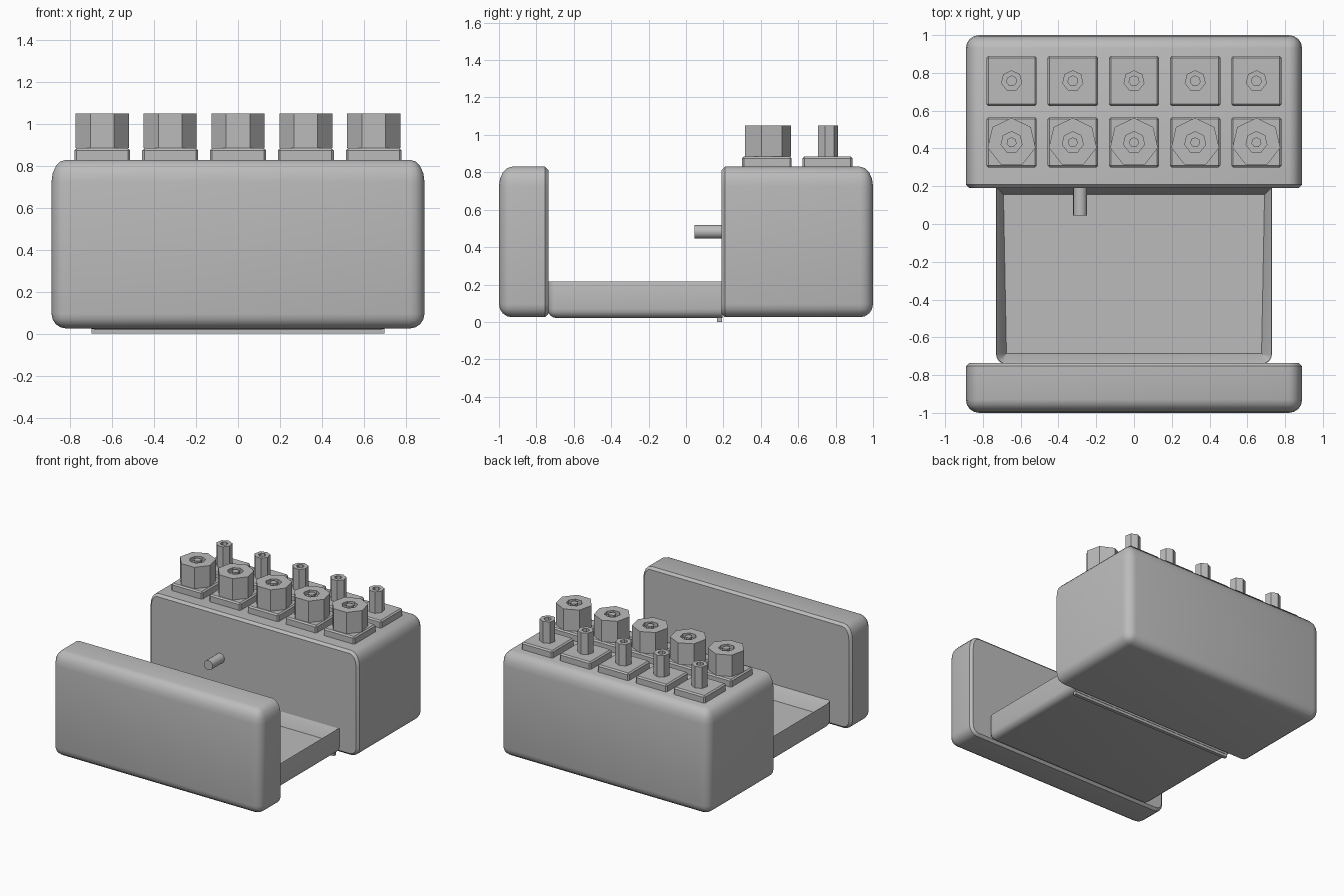
import bpy, bmesh, math
from mathutils import Matrix, Vector

if "Cube" in bpy.data.objects:
    bpy.data.objects.remove(bpy.data.objects["Cube"], do_unlink=True)

GREY = (0.5, 0.5, 0.5, 1)
grey = bpy.data.materials.new("plain grey")
grey.use_nodes = True
grey.diffuse_color = GREY
grey.node_tree.nodes["Principled BSDF"].inputs["Base Color"].default_value = GREY


def finish(name, bm, smooth=True):
    bmesh.ops.recalc_face_normals(bm, faces=bm.faces)
    mesh = bpy.data.meshes.new(name)
    bm.to_mesh(mesh)
    bm.free()
    mesh.materials.append(grey)
    ob = bpy.data.objects.new(name, mesh)
    bpy.context.collection.objects.link(ob)
    if smooth:
        bpy.ops.object.select_all(action="DESELECT")
        ob.select_set(True)
        bpy.context.view_layer.objects.active = ob
        bpy.ops.object.shade_smooth_by_angle(angle=math.radians(35))
    return ob


def box(lo, hi):
    bm = bmesh.new()
    lo, hi = Vector(lo), Vector(hi)
    size = Matrix.Diagonal((*(hi - lo), 1))
    bmesh.ops.create_cube(bm, size=1, matrix=Matrix.Translation((lo + hi) / 2) @ size)
    return bm


def bevel(bm, rule, width, segments):
    edges = [e for e in bm.edges if rule(e)]
    bmesh.ops.bevel(bm, geom=edges, offset=width, segments=segments,
                    profile=0.5, affect="EDGES", clamp_overlap=True)


def on_plane(e, axis, value):
    return all(abs(v.co[axis] - value) < 1e-4 for v in e.verts)


def lathe(name, profile, sides, matrix):
    """Spin (radius, height) points into a faceted solid."""
    bm = bmesh.new()
    rings = []
    for r, z in profile:
        if r == 0:
            rings.append([bm.verts.new((0, 0, z))] * sides)
        else:
            rings.append([bm.verts.new((r * math.sin(a), r * math.cos(a), z))
                          for a in (math.tau * i / sides for i in range(sides))])
    for a, b in zip(rings, rings[1:]):
        for i in range(sides):
            j = (i + 1) % sides
            bm.faces.new(dict.fromkeys((a[i], a[j], b[j], b[i])))
    bmesh.ops.transform(bm, matrix=matrix, verts=bm.verts)
    return finish(name, bm, smooth=sides > 8)


# Housing halves: big rounding outside, thin chamfer on the facing side
TOP, BOTTOM, ROUND = 0.83, 0.025, 0.07


def housing(name, outer, inner):
    bm = box((-0.89, min(outer, inner), BOTTOM), (0.89, max(outer, inner), TOP))
    bevel(bm, lambda e: not on_plane(e, 1, inner), ROUND, 4)
    for v in bm.verts:
        if v.co.z > TOP - ROUND - 0.001:
            v.co.z = TOP - (TOP - v.co.z) * 1.5
    bevel(bm, lambda e: on_plane(e, 1, inner), 0.018, 1)
    finish(name, bm)


housing("front_housing", -1, -0.735)
housing("rear_housing", 1, 0.19)

# Tray joining the halves
FRONT, BACK, RIM = -0.74, 0.195, 0.225
bm = box((-0.73, FRONT, 0.02), (0.73, BACK, RIM))
bevel(bm, lambda e: not on_plane(e, 1, BACK) and not on_plane(e, 2, RIM), 0.05, 4)
top = [f for f in bm.faces if f.normal.z > 0.99]
bmesh.ops.inset_region(bm, faces=top, thickness=0.055)
bmesh.ops.translate(bm, verts=top[0].verts, vec=(0, 0, -0.11))
bevel(bm, lambda e: on_plane(e, 2, RIM) and
      any(f.normal.z < 0.5 for f in e.link_faces), 0.018, 2)
finish("tray", bm)
finish("tray_lip", box((-0.7, 0.165, 0), (0.7, 0.192, 0.04)), smooth=False)

# Pin on the rear housing
lathe("pin", [(0, -0.01), (0.037, -0.01), (0.037, 0.145), (0, 0.145)], 16,
      Matrix.Translation((-0.285, 0.19, 0.482)) @ Matrix.Rotation(math.pi / 2, 4, "X"))

# Terminals: square pads with seven-sided nuts in front and posts behind
PAD, END = 0.885, 1.05
post = [(0, PAD), (0.057, PAD), (0.057, END), (0.027, END), (0.027, 1.01), (0, 1.01)]
nut = [(0, PAD), (0.13, PAD), (0.13, END), (0.057, END), (0.057, 1.02),
       (0.027, 1.02), (0.027, END), (0, END)]
for row, y, profile in (("nut", 0.432, nut), ("post", 0.757, post)):
    for i in range(5):
        x = (i - 2) * 0.324
        bm = box((x - 0.133, y - 0.133, TOP - 0.01), (x + 0.133, y + 0.133, PAD))
        bevel(bm, lambda e: not on_plane(e, 2, TOP - 0.01), 0.01, 1)
        finish(f"{row}_pad_{i + 1}", bm, smooth=False)
        lathe(f"{row}_{i + 1}", profile, 7, Matrix.Translation((x, y, 0)))
